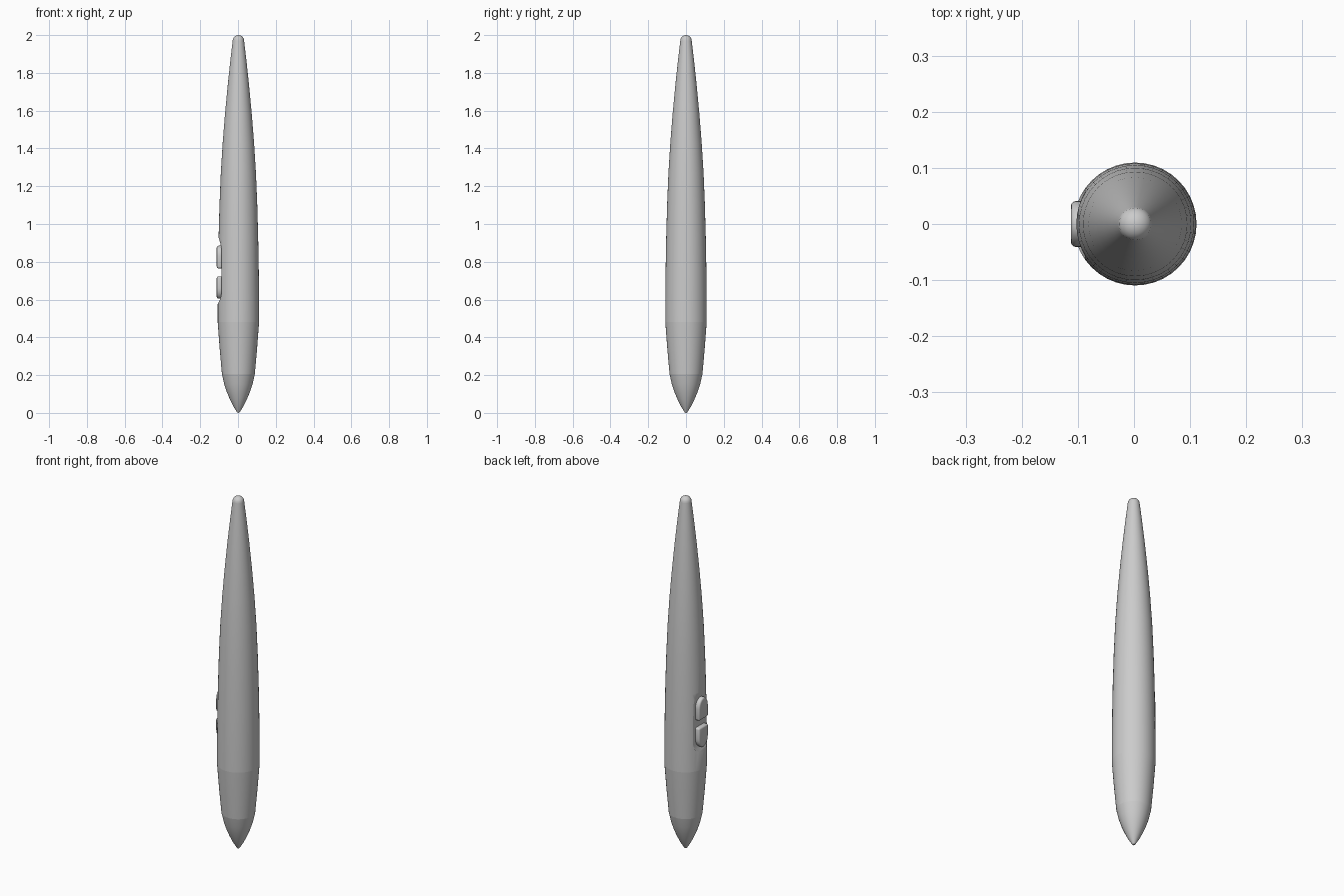
import bpy, bmesh, math
from mathutils import Vector

if "Cube" in bpy.data.objects:
    bpy.data.objects.remove(bpy.data.objects["Cube"])

CX = 0.002      # barrel axis, nudged so the whole pen is centred


def make_object(name, bm):
    bmesh.ops.recalc_face_normals(bm, faces=bm.faces[:])
    me = bpy.data.meshes.new(name)
    bm.to_mesh(me)
    bm.free()
    ob = bpy.data.objects.new(name, me)
    bpy.context.collection.objects.link(ob)
    return ob


def smooth(ob, angle=35):
    bpy.ops.object.select_all(action='DESELECT')
    ob.select_set(True)
    bpy.context.view_layer.objects.active = ob
    bpy.ops.object.shade_smooth_by_angle(angle=math.radians(angle))


def apply_all(ob):
    bpy.context.view_layer.objects.active = ob
    for m in list(ob.modifiers):
        bpy.ops.object.modifier_apply(modifier=m.name)


def lathe(name, profile, seams, sides=40):
    """Revolve (radius, z) points; both ends close to a pole."""
    bm = bmesh.new()
    rings = []
    for r, z in profile:
        if r == 0:
            rings.append([bm.verts.new((CX, 0, z))] * sides)
        else:
            rings.append([bm.verts.new((CX + r * math.cos(math.tau * i / sides),
                                        r * math.sin(math.tau * i / sides), z))
                          for i in range(sides)])
    for a, b in zip(rings, rings[1:]):
        for i in range(sides):
            j = (i + 1) % sides
            bm.faces.new(list(dict.fromkeys((a[i], a[j], b[j], b[i]))))
    for e in bm.edges:
        if any(abs(e.verts[0].co.z - s) < 1e-4 and abs(e.verts[1].co.z - s) < 1e-4 for s in seams):
            e.smooth = False
    return make_object(name, bm)


def prism(name, outline, direction):
    """Extrude a closed 3D outline along a direction."""
    bm = bmesh.new()
    face = bm.faces.new([bm.verts.new(p) for p in outline])
    ext = bmesh.ops.extrude_face_region(bm, geom=[face])
    bmesh.ops.translate(bm, vec=Vector(direction),
                        verts=[g for g in ext['geom'] if isinstance(g, bmesh.types.BMVert)])
    return make_object(name, bm)


# Pen barrel with pointed nib and domed end
profile = [(0, 0), (0.007, 0.003), (0.012, 0.011), (0.028, 0.037), (0.045, 0.072),
           (0.061, 0.11), (0.075, 0.152), (0.087, 0.205), (0.099, 0.34), (0.1095, 0.48),
           (0.1095, 0.6), (0.108, 0.75), (0.105, 0.92), (0.1, 1.1), (0.093, 1.27),
           (0.083, 1.43), (0.071, 1.58), (0.056, 1.74), (0.042, 1.87), (0.03, 1.972)]
profile += [(0.03 * math.cos(t), 1.972 + 0.028 * math.sin(t))
            for t in (math.radians(18 * k) for k in range(1, 5))] + [(0, 2)]
body = lathe("pen_barrel", profile, (0.205, 0.48, 1.972))

# Shallow scooped recess for the buttons
scoop = [(-0.2, 0.565), (-0.112, 0.565), (-0.103, 0.585), (-0.093, 0.605), (-0.088, 0.63),
         (-0.087, 0.66), (-0.087, 0.84), (-0.088, 0.87), (-0.093, 0.895), (-0.1, 0.92),
         (-0.11, 0.95), (-0.2, 0.95)]
cutter = prism("recess_cutter", [(x, -0.15, z) for x, z in scoop], (0, 0.3, 0))
cutter.hide_render = True
cut = body.modifiers.new("recess", 'BOOLEAN')
cut.operation, cut.object, cut.solver = 'DIFFERENCE', cutter, 'EXACT'
apply_all(body)
bpy.data.objects.remove(cutter)
smooth(body, 30)

# Two D-shaped buttons with rounded outer ends
for name, z_flat, z_end in (("lower_button", 0.722, 0.605), ("upper_button", 0.765, 0.885)):
    s = 1 if z_end > z_flat else -1
    w = 0.041
    zc = z_end - s * 0.055
    outline = [(-0.08, -w, z_flat), (-0.08, w, z_flat)]
    outline += [(-0.08, w * math.cos(t), zc + s * 0.055 * math.sin(t))
                for t in (math.pi * k / 14 for k in range(15))]
    button = prism(name, outline, (-0.0325, 0, 0))
    bev = button.modifiers.new("rounding", 'BEVEL')
    bev.width, bev.segments = 0.009, 3
    bev.limit_method, bev.angle_limit = 'ANGLE', math.radians(50)
    apply_all(button)
    smooth(button, 40)
